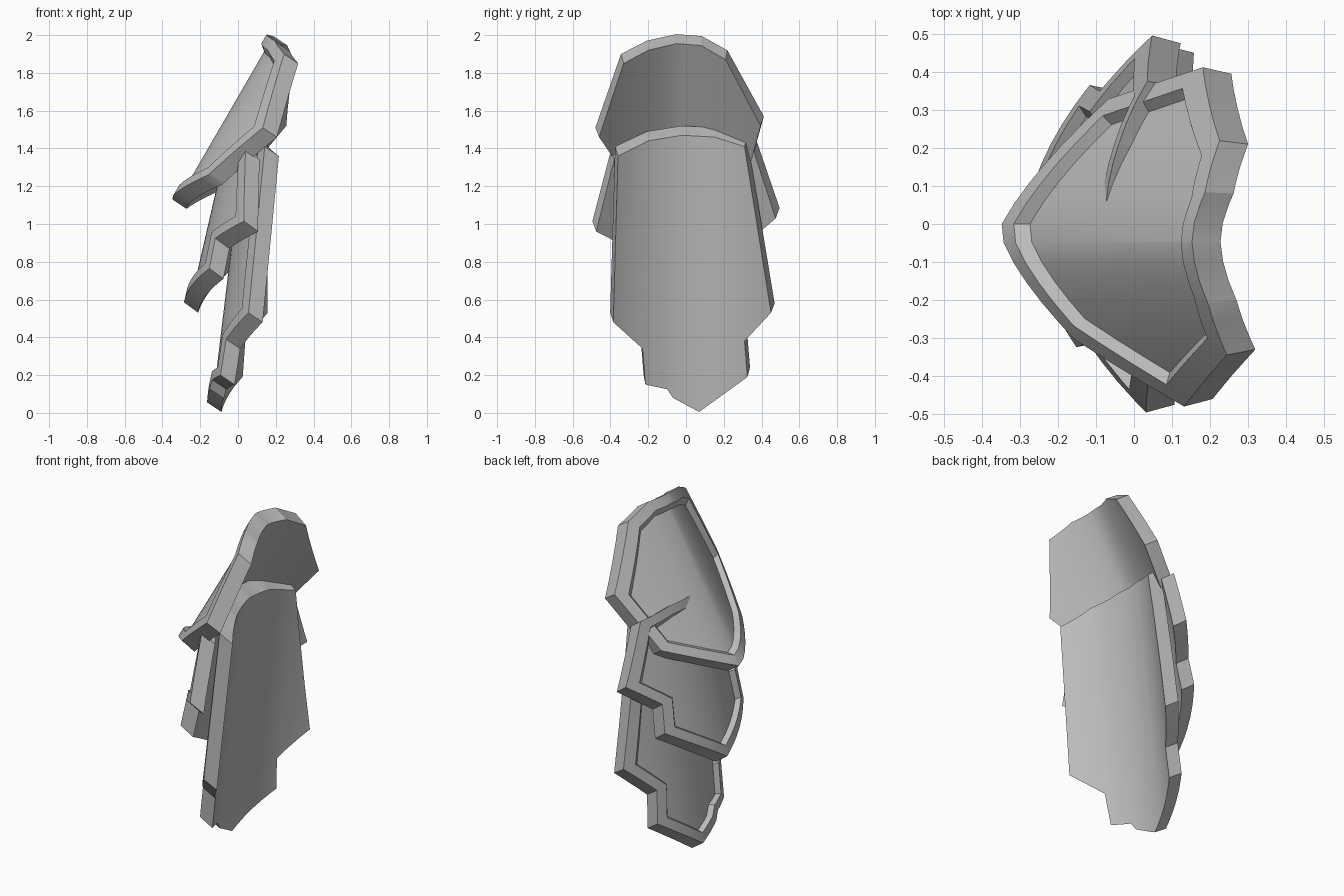
import bpy, bmesh
from mathutils import Vector

if "Cube" in bpy.data.objects:
    bpy.data.objects.remove(bpy.data.objects["Cube"])

steel = bpy.data.materials.new("plain_grey")
steel.diffuse_color = (0.5, 0.5, 0.5, 1)
steel.use_nodes = True
steel.node_tree.nodes["Principled BSDF"].inputs["Base Color"].default_value = steel.diffuse_color


def armour_plate(name, outline, base, slope, bow, power, mid, shift):
    """Framed plate: flat (y, z) outline, inset for rim and panel, then bent around z."""
    bm = bmesh.new()
    n = len(outline)
    inner = [bm.verts.new((0, y, z)) for y, z in outline]
    outer = [bm.verts.new((-1, y, z)) for y, z in outline]
    bm.faces.new(inner)
    front = bm.faces.new(outer[::-1])
    for i in range(n):
        j = (i + 1) % n
        bm.faces.new((inner[i], outer[i], outer[j], inner[j]))
    bm.normal_update()

    # raised rim, then a sloped step down to the recessed panel
    bmesh.ops.inset_region(bm, faces=[front], thickness=0.05, use_even_offset=True)
    bmesh.ops.inset_region(bm, faces=[front], thickness=0.022, use_even_offset=True)
    for v in front.verts:
        v.co.x = -0.62

    # vertical cuts so the plate can bend smoothly
    for k in range(-9, 10):
        bmesh.ops.bisect_plane(bm, geom=bm.verts[:] + bm.edges[:] + bm.faces[:],
                               plane_co=(0, k * 0.05 + 0.003, 0), plane_no=(0, 1, 0), dist=1e-5)

    # bend across y, lean along z, and offset the outer layer up and out
    for v in bm.verts:
        t, y, z = -v.co.x, v.co.y, v.co.z
        x = base + slope * z + bow * abs(y - mid) ** power
        v.co = Vector((x - shift[0] * t, y * (1 + 0.043 * t), z + shift[1] * t))
    bmesh.ops.recalc_face_normals(bm, faces=bm.faces)

    mesh = bpy.data.meshes.new(name)
    bm.to_mesh(mesh)
    bm.free()
    ob = bpy.data.objects.new(name, mesh)
    bpy.context.collection.objects.link(ob)
    mesh.materials.append(steel)
    bpy.ops.object.select_all(action='DESELECT')
    ob.select_set(True)
    bpy.context.view_layer.objects.active = ob
    bpy.ops.object.shade_smooth_by_angle(angle=0.45)


# upper plate: pointed shield
armour_plate("upper_plate",
             [(.21, 1.87), (.08, 1.945), (-.05, 1.955), (-.2, 1.92), (-.33, 1.85),
              (-.46, 1.46), (-.29, 1.21), (0, 1.08), (.315, 1.22), (.395, 1.52)],
             -.907, .58, .98, 1.5, -.04, (.075, .05))

# middle plate: stepped lower edge
armour_plate("middle_plate",
             [(.36, 1.38), (.2, 1.43), (0, 1.45), (-.2, 1.42), (-.38, 1.34), (-.475, .96),
              (-.30, .87), (-.31, .71), (.02, .53), (.35, .75), (.335, .91), (.475, 1.03)],
             -.333, .23, .97, 2, .0, (.075, .055))

# lower plate: long, stepped lower edge
armour_plate("lower_plate",
             [(.31, 1.41), (.15, 1.46), (-.02, 1.47), (-.2, 1.44), (-.36, 1.36), (-.385, .48),
              (-.23, .34), (-.215, .15), (-.1, .125), (-.07, .08), (.07, .005), (.325, .19),
              (.31, .38), (.45, .53)],
             -.091, .12, 1.0, 2, .02, (.075, .05))
